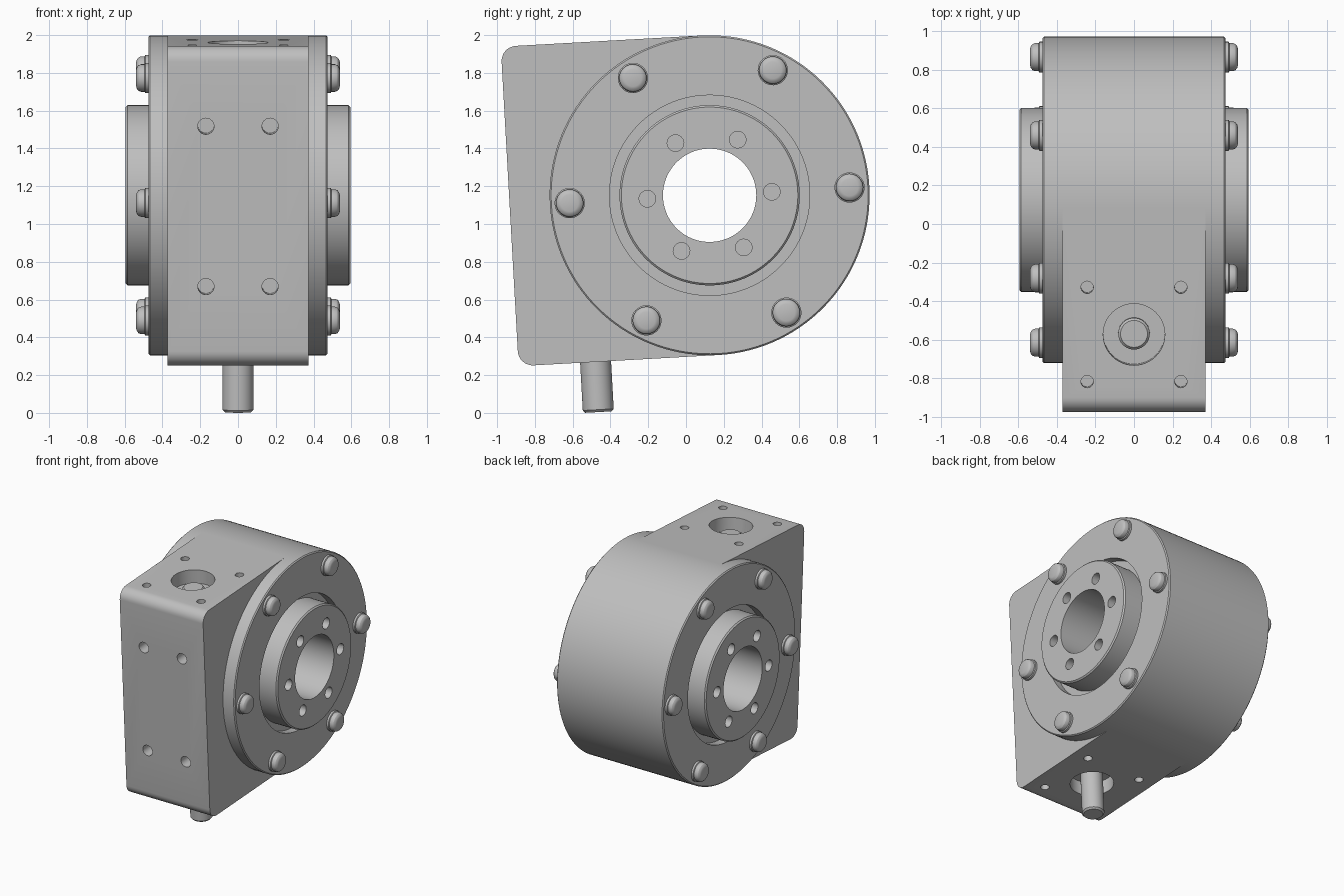
import bpy, bmesh
from math import radians, pi, sin, cos
from mathutils import Matrix, Vector

if "Cube" in bpy.data.objects:
    bpy.data.objects.remove(bpy.data.objects["Cube"])

metal = bpy.data.materials.new("grey metal")
grey = (0.52, 0.52, 0.52, 1)
metal.use_nodes = True
metal.diffuse_color = grey
metal.node_tree.nodes["Principled BSDF"].inputs["Base Color"].default_value = grey

# The whole unit leans slightly about the main axis
LEAN = Matrix.Translation((0, 0.125, 1.152)) @ Matrix.Rotation(radians(3.2), 4, 'X')
R = 0.847            # drum radius, also half the block height
HALF_BLOCK = 0.372   # half the block width
FRONT = -1.06        # front face of the block
SHAFT_Y = -0.652
TO_X = Matrix.Rotation(pi / 2, 4, 'Y')
TO_FRONT = Matrix.Rotation(pi / 2, 4, 'X')


def at(x, y, z):
    return Matrix.Translation((x, y, z))


def make(name, bm):
    bmesh.ops.recalc_face_normals(bm, faces=bm.faces[:])
    bm.transform(LEAN)
    mesh = bpy.data.meshes.new(name)
    bm.to_mesh(mesh)
    bm.free()
    mesh.materials.append(metal)
    obj = bpy.data.objects.new(name, mesh)
    bpy.context.collection.objects.link(obj)
    return obj


def lathe(bm, profile, matrix, steps=32, closed=False):
    """Turn (radius, height) points about z, then place them."""
    part = bmesh.new()
    verts = [part.verts.new((r, 0, h)) for r, h in profile]
    edges = [part.edges.new(p) for p in zip(verts, verts[1:])]
    if closed:
        edges.append(part.edges.new((verts[-1], verts[0])))
    bmesh.ops.spin(part, geom=verts + edges, cent=(0, 0, 0), axis=(0, 0, 1),
                   angle=2 * pi, steps=steps)
    bmesh.ops.remove_doubles(part, verts=part.verts[:], dist=0.0001)
    bmesh.ops.recalc_face_normals(part, faces=part.faces[:])
    part.transform(matrix)
    temp = bpy.data.meshes.new("temp")
    part.to_mesh(temp)
    part.free()
    bm.from_mesh(temp)
    bpy.data.meshes.remove(temp)


def rod(bm, r, half, matrix, steps=32):
    lathe(bm, [(0, -half), (r, -half), (r, half), (0, half)], matrix, steps)


def cut(obj, bm):
    cutter = make("cutter", bm)
    cutter.hide_render = True
    mod = obj.modifiers.new("holes", 'BOOLEAN')
    mod.operation = 'DIFFERENCE'
    mod.solver = 'EXACT'
    mod.object = cutter
    graph = bpy.context.evaluated_depsgraph_get()
    result = bpy.data.meshes.new_from_object(obj.evaluated_get(graph))
    obj.modifiers.clear()
    obj.data = result
    bpy.data.objects.remove(cutter)


def around(radius, x):
    for i in range(6):
        a = i * pi / 3
        yield at(x, radius * cos(a), radius * sin(a))


# Drum with raised hubs, ring recesses and a through bore
half = [(0.247, 0.595), (0.467, 0.595), (0.477, 0.585), (0.477, 0.41),
        (0.53, 0.41), (0.53, 0.475), (R - 0.008, 0.475), (R, 0.467)]
bm = bmesh.new()
lathe(bm, half + [(r, -h) for r, h in reversed(half)], TO_X, 128, True)
drum = make("drum_housing", bm)

# Screw holes in both hub faces
bm = bmesh.new()
for side in (-1, 1):
    for place in around(0.33, side * 0.595):
        rod(bm, 0.044, 0.12, place @ TO_X, 24)
cut(drum, bm)

# Gearbox block with rounded front corners
bm = bmesh.new()
fillet = 0.08
outline = [(0, -R), (0, R)]
for side, start in ((1, pi / 2), (-1, pi)):
    for i in range(9):
        a = start + i * pi / 16
        outline.append((FRONT + fillet + fillet * cos(a),
                        side * (R - fillet) + fillet * sin(a)))
face = bm.faces.new([bm.verts.new((-HALF_BLOCK, y, z)) for y, z in outline])
extruded = bmesh.ops.extrude_face_region(bm, geom=[face])["geom"]
bmesh.ops.translate(bm, vec=Vector((2 * HALF_BLOCK, 0, 0)),
                    verts=[v for v in extruded if isinstance(v, bmesh.types.BMVert)])
block = make("gearbox_block", bm)

# Clearance for the drum, mounting holes and shaft recesses
bm = bmesh.new()
rod(bm, 0.6, 0.6, TO_X, 64)
for x in (-1, 1):
    for end in (-1, 1):
        rod(bm, 0.043, 0.12, at(x * 0.17, FRONT, end * 0.425) @ TO_FRONT, 24)
        for y in (-0.245, 0.245):
            rod(bm, 0.032, 0.09, at(x * 0.243, SHAFT_Y + y, end * R), 24)
for end in (-1, 1):
    rod(bm, 0.16, 0.11, at(0, SHAFT_Y, end * R), 48)
cut(block, bm)

# Input shaft with chamfered ends
bm = bmesh.new()
lathe(bm, [(0, -1.113), (0.07, -1.113), (0.082, -1.1), (0.082, 0.777),
           (0.07, 0.79), (0, 0.79)], at(0, SHAFT_Y, 0), 40)
make("input_shaft", bm)

# Domed cover bolts on washers
bolt = [(0, -0.01), (0.08, -0.01), (0.08, 0.016), (0.073, 0.02), (0.073, 0.038),
        (0.068, 0.051), (0.058, 0.06), (0.045, 0.064), (0, 0.065)]
for side, name in ((1, "left_cover_bolts"), (-1, "right_cover_bolts")):
    bm = bmesh.new()
    for place in around(0.742, side * 0.475):
        lathe(bm, bolt, place @ Matrix.Rotation(side * pi / 2, 4, 'Y'))
    make(name, bm)

# Smooth the turned faces, keep machined edges crisp
parts = [o for o in bpy.context.collection.objects
         if o.type == 'MESH' and metal.name in o.data.materials]
bpy.ops.object.select_all(action='DESELECT')
for obj in parts:
    obj.select_set(True)
bpy.context.view_layer.objects.active = parts[0]
bpy.ops.object.shade_smooth_by_angle(angle=radians(25))
